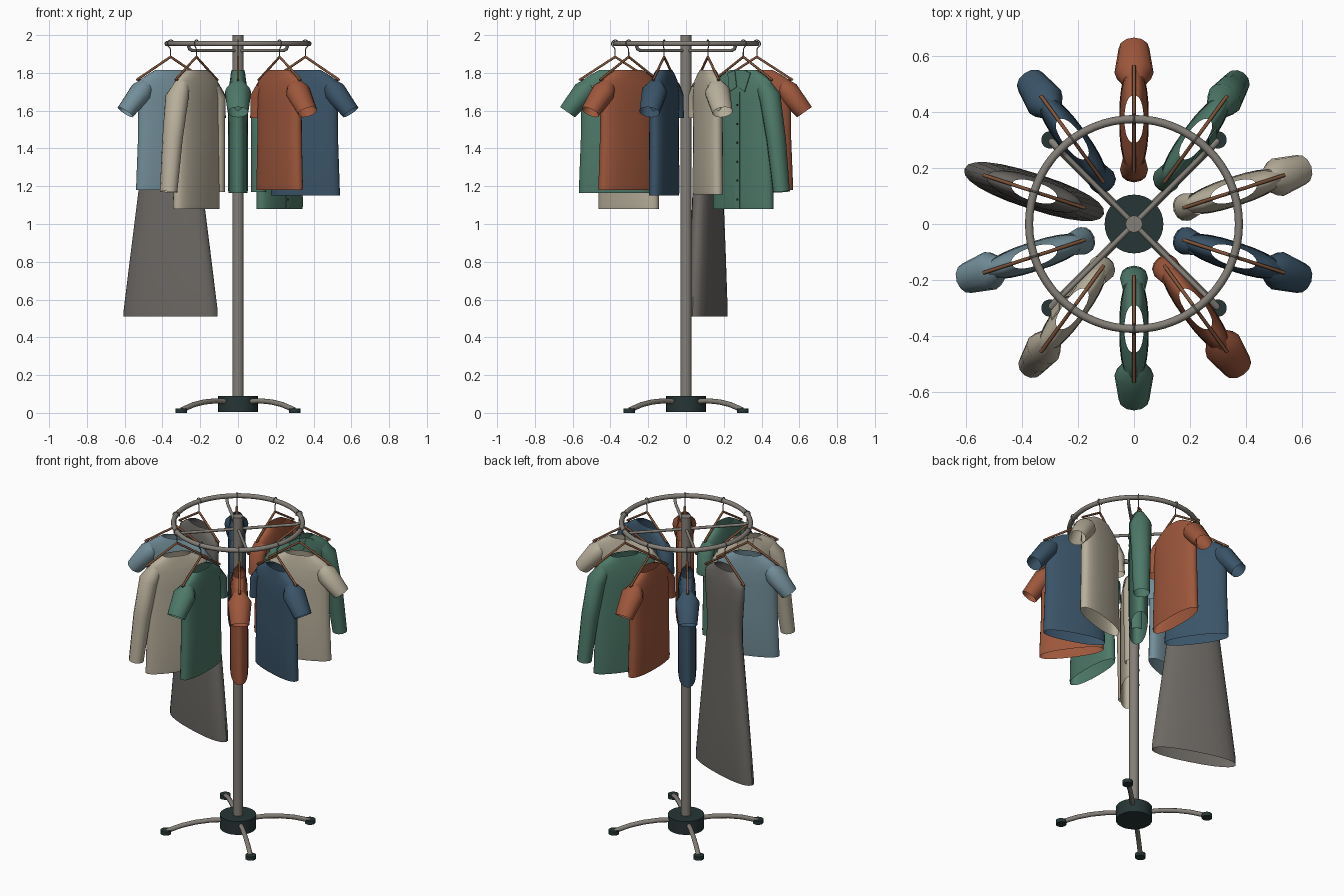
import bpy, bmesh
from math import sin, cos, pi, radians
from mathutils import Matrix, Vector

cube = bpy.data.objects.get("Cube")
if cube:
    bpy.data.objects.remove(cube, do_unlink=True)

RING_R, RING_Z = 0.375, 1.955
meshes = []


def material(name, *rgb):
    m = bpy.data.materials.new(name)
    m.use_nodes = True
    m.diffuse_color = (*rgb, 1)
    m.node_tree.nodes["Principled BSDF"].inputs["Base Color"].default_value = (*rgb, 1)
    return m


metal = material("brushed metal", .23, .21, .185)
dark = material("dark plastic", .02, .036, .036)
wood = material("hanger wood", .22, .09, .042)
rust = material("rust cloth", .34, .095, .045)
navy = material("navy cloth", .042, .088, .138)
green = material("green cloth", .075, .19, .14)
cream = material("cream cloth", .48, .43, .33)
pale = material("pale blue cloth", .17, .27, .32)
grey = material("grey cloth", .15, .14, .128)


def add_mesh(name, bm, mat, matrix=Matrix()):
    bmesh.ops.recalc_face_normals(bm, faces=bm.faces)
    me = bpy.data.meshes.new(name)
    bm.to_mesh(me)
    bm.free()
    me.materials.append(mat)
    ob = bpy.data.objects.new(name, me)
    ob.matrix_world = matrix
    bpy.context.collection.objects.link(ob)
    meshes.append(ob)
    return ob


def cylinder(name, mat, radius, height, matrix, sides=32):
    bm = bmesh.new()
    bmesh.ops.create_cone(bm, cap_ends=True, segments=sides, radius1=radius,
                          radius2=radius, depth=height)
    return add_mesh(name, bm, mat, matrix)


def tube(name, mat, points, radius, matrix=Matrix(), closed=False):
    cu = bpy.data.curves.new(name, "CURVE")
    cu.dimensions = "3D"
    cu.bevel_depth = radius
    cu.bevel_resolution = 3
    cu.use_fill_caps = True
    sp = cu.splines.new("POLY")
    sp.points.add(len(points) - 1)
    for p, co in zip(sp.points, points):
        p.co = (*co, 1)
    sp.use_cyclic_u = closed
    sp.use_smooth = True
    cu.materials.append(mat)
    ob = bpy.data.objects.new(name, cu)
    ob.matrix_world = matrix
    bpy.context.collection.objects.link(ob)
    return ob


def loft(name, mat, rings, matrix, sides=24, power=2.3):
    """Open cloth tube; ring = offset, height, half width, half depth, tilt in degrees."""
    bm = bmesh.new()
    loops = []
    for s, z, a, b, tilt in rings:
        loop = []
        for i in range(sides):
            t = 2 * pi * i / sides
            c, d = cos(t), sin(t)
            u = a * abs(c) ** (2 / power) * (1 if c > 0 else -1)
            v = b * abs(d) ** (2 / power) * (1 if d > 0 else -1)
            k = radians(tilt)
            loop.append(bm.verts.new((s + u * cos(k), v, z + u * sin(k))))
        loops.append(loop)
    for lo, hi in zip(loops, loops[1:]):
        for i in range(sides):
            j = (i + 1) % sides
            bm.faces.new((lo[i], lo[j], hi[j], hi[i]))
    return add_mesh(name, bm, mat, matrix)


# Stand: hub, pole, top ring
cylinder("base_hub", dark, .105, .085, Matrix.Translation((0, 0, .0475)))
cylinder("pole", metal, .03, 1.92, Matrix.Translation((0, 0, 1.04)))
tube("top_ring", metal,
     [(RING_R * cos(i * pi / 32), RING_R * sin(i * pi / 32), RING_Z) for i in range(64)],
     .0145, closed=True)

# Legs, feet and ring spokes on the diagonals
for i in range(4):
    turn = Matrix.Rotation(pi / 4 + i * pi / 2, 4, "Z")
    tube("leg", metal, [(.08, 0, .06), (.16, 0, .064), (.25, 0, .058), (.33, 0, .044),
                        (.39, 0, .026), (.42, 0, .015)], .014, turn)
    cylinder("foot", dark, .031, .024, turn @ Matrix.Translation((.425, 0, .012)), 20)
    tube("spoke", metal, [(.02, 0, 1.918), (.34, 0, 1.918), (.362, 0, 1.926),
                          (RING_R, 0, 1.95)], .009, turn)


def hanger(m):
    apex, end = 1.885, 1.762
    for side in (-1, 1):
        tube("hanger_arm", wood, [(0, 0, apex), (side * .19, 0, end)], .0065, m)
    tube("hanger_bar", wood, [(-.18, 0, end), (.18, 0, end)], .005, m)
    # Wire hook wrapped over the ring
    r = .019
    arc = [(r * cos(t), 0, RING_Z + r * sin(t))
           for t in (radians(-60 + 24 * k) for k in range(12))]
    tube("hanger_hook", metal, [(0, 0, apex - .005), (0, 0, RING_Z - .03)] + arc, .003, m)


SLEEVES = {
    "short": ([(.13, 1.735, .045, .04, 45), (.165, 1.70, .06, .07, 42), (.252, 1.592, .048, .055, 35)],
              [(-.14, 1.73, .04, .04, -40), (-.18, 1.68, .042, .05, -12), (-.19, 1.56, .036, .048, 0)]),
    "long": ([(.13, 1.735, .045, .04, 45), (.175, 1.67, .055, .065, 25),
              (.215, 1.45, .05, .056, 8), (.25, 1.17, .043, .048, 5)],
             [(-.14, 1.73, .04, .04, -40), (-.18, 1.67, .042, .05, -10),
              (-.185, 1.45, .038, .047, 0), (-.19, 1.17, .034, .042, 0)]),
}


def top_garment(m, mat, hem, sleeve):
    loft("shirt_body", mat, [(0, hem, .192, .05, 0), (0, hem + .02, .192, .053, 0),
                             (0, 1.45, .182, .053, 0), (0, 1.64, .18, .052, 0),
                             (0, 1.725, .187, .049, 0), (0, 1.758, .178, .043, 0),
                             (0, 1.79, .13, .039, 0), (0, 1.815, .085, .034, 0)], m)
    for name, rings in zip(("outer_sleeve", "inner_sleeve"), SLEEVES[sleeve]):
        loft(name, mat, rings, m, sides=12, power=2)


def shirt_front(m, mat, hem):
    # Placket strip, buttons and collar flaps
    bm = bmesh.new()
    bmesh.ops.create_cube(bm, size=1, matrix=Matrix.Translation((0, -.053, (hem + 1.7) / 2))
                          @ Matrix.Diagonal((.03, .004, 1.7 - hem, 1)))
    add_mesh("placket", bm, mat, m)
    for k in range(6):
        cylinder("button", dark, .006, .005, m @ Matrix.Translation((0, -.056, hem + .05 + k * .1))
                 @ Matrix.Rotation(pi / 2, 4, "X"), 10)
    for side in (-1, 1):
        bm = bmesh.new()
        pts = [(.005, -.055, 1.725), (.05, -.059, 1.70), (.075, -.04, 1.80), (.03, -.038, 1.815)]
        face = bm.faces.new([bm.verts.new((side * x, y, z)) for x, y, z in pts])
        ext = bmesh.ops.extrude_face_region(bm, geom=[face])
        for v in ext["geom"]:
            if isinstance(v, bmesh.types.BMVert):
                v.co += Vector((0, .005, 0))
        add_mesh("collar_flap", bm, mat, m)


def dress(m):
    loft("dress", grey, [(0, .51, .262, .062, 0), (0, .54, .262, .064, 0), (0, .85, .222, .062, 0),
                         (0, 1.15, .182, .058, 0), (0, 1.38, .153, .052, 0), (0, 1.5, .155, .052, 0),
                         (0, 1.64, .17, .052, 0), (0, 1.73, .178, .048, 0), (0, 1.758, .17, .043, 0),
                         (0, 1.79, .13, .039, 0), (0, 1.815, .085, .034, 0)], m)


# Garments in order round the ring, starting at the front
WARDROBE = [(green, 1.165, "short"), (rust, 1.18, "short"), (navy, 1.15, "short"),
            (cream, 1.155, "short"), (green, 1.08, "long"), (rust, 1.18, "short"),
            (navy, 1.165, "short"), None, (pale, 1.18, "short"), (cream, 1.08, "long")]
for i, item in enumerate(WARDROBE):
    place = Matrix.Rotation(radians(-90 + 36 * i), 4, "Z") @ Matrix.Translation((RING_R, 0, 0))
    hanger(place)
    if item is None:
        dress(place)
        continue
    top_garment(place, *item)
    if item[2] == "long":
        shirt_front(place, item[0], item[1])

# Smooth shading with sharp edges kept
bpy.ops.object.select_all(action="DESELECT")
for ob in meshes:
    ob.select_set(True)
bpy.context.view_layer.objects.active = meshes[0]
bpy.ops.object.shade_smooth_by_angle(angle=radians(40))
